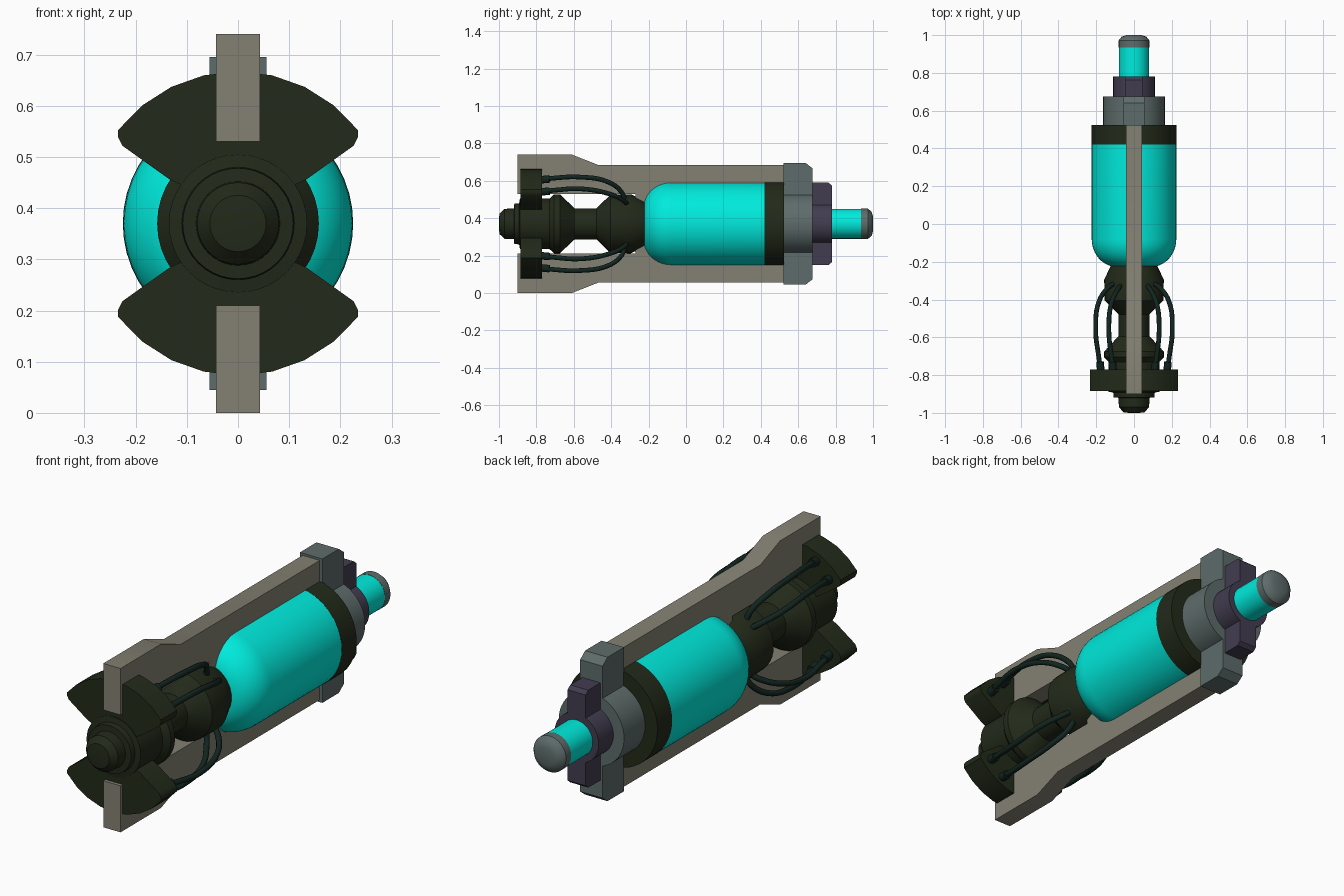
import bpy, bmesh
from math import sin, cos, pi, radians

if "Cube" in bpy.data.objects:
    bpy.data.objects.remove(bpy.data.objects["Cube"])

CZ = 0.37  # height of the long axis


def mat(name, rgb):
    m = bpy.data.materials.new(name)
    m.diffuse_color = (*rgb, 1)
    m.use_nodes = True
    m.node_tree.nodes["Principled BSDF"].inputs["Base Color"].default_value = m.diffuse_color
    return m


CYAN = mat("cyan", (0.0, 0.83, 0.72))
DARK = mat("dark_olive", (0.016, 0.023, 0.010))
CABLE = mat("cable_green", (0.006, 0.018, 0.014))
BEIGE = mat("beige", (0.23, 0.22, 0.17))
GREY = mat("steel", (0.11, 0.15, 0.145))
PURPLE = mat("purple_grey", (0.055, 0.046, 0.08))


def finish(name, bm, m, angle=35):
    bmesh.ops.remove_doubles(bm, verts=bm.verts, dist=1e-5)
    bmesh.ops.recalc_face_normals(bm, faces=bm.faces)
    me = bpy.data.meshes.new(name)
    bm.to_mesh(me)
    bm.free()
    ob = bpy.data.objects.new(name, me)
    bpy.context.collection.objects.link(ob)
    me.materials.append(m)
    bpy.ops.object.select_all(action='DESELECT')
    ob.select_set(True)
    bpy.context.view_layer.objects.active = ob
    bpy.ops.object.shade_smooth_by_angle(angle=radians(angle))
    return ob


def lathe(name, profile, m, n=48, angle=35):
    """Revolve (y, radius) points about the long axis, capping both ends."""
    bm = bmesh.new()
    rings = [[bm.verts.new((r * cos(2 * pi * i / n), y, CZ + r * sin(2 * pi * i / n)))
              for i in range(n)] for y, r in profile]
    for a, b in zip(rings, rings[1:]):
        for i in range(n):
            j = (i + 1) % n
            bm.faces.new((a[i], a[j], b[j], b[i]))
    bm.faces.new(rings[0])
    bm.faces.new(rings[-1])
    return finish(name, bm, m, angle)


def prism(name, pts, axis, lo, hi, m):
    """Extrude an outline: axis 'x' takes (y, dz) points, axis 'y' takes (x, dz)."""
    bm = bmesh.new()

    def place(p, d):
        return (d, p[0], CZ + p[1]) if axis == 'x' else (p[0], d, CZ + p[1])
    a = [bm.verts.new(place(p, lo)) for p in pts]
    b = [bm.verts.new(place(p, hi)) for p in pts]
    for i in range(len(pts)):
        j = (i + 1) % len(pts)
        bm.faces.new((a[i], a[j], b[j], b[i]))
    bm.faces.new(a)
    bm.faces.new(b)
    return finish(name, bm, m)


def mirrored(half):
    return half + [(y, -z) for y, z in reversed(half)]


# Fork-shaped frame plate
prism("frame_plate", mirrored([(-0.27, 0.16), (-0.9, 0.16), (-0.9, 0.37), (-0.61, 0.37),
      (-0.47, 0.315), (0.54, 0.315)]), 'x', -0.043, 0.043, BEIGE)

# Glowing tank with a rounded front end
dome = [(-0.08 - 0.147 * cos(t * pi / 20), 0.09 + 0.134 * sin(t * pi / 20)) for t in range(11)]
lathe("tank", dome + [(0.42, 0.224)], CYAN)
lathe("tank_band", [(0.42, 0.225), (0.525, 0.225)], DARK)

# Rear hub, brackets, rod and cap
lathe("rear_hub", [(0.52, 0.163), (0.675, 0.163)], GREY)
prism("rear_bracket", mirrored([(0.522, 0.325), (0.64, 0.325), (0.675, 0.298)]),
      'x', -0.056, 0.056, GREY)
lathe("lock_hub", [(0.67, 0.11), (0.78, 0.11)], PURPLE)
prism("lock_bar", mirrored([(0.67, 0.22), (0.762, 0.22), (0.78, 0.205)]),
      'x', -0.045, 0.045, PURPLE)
lathe("rear_rod", [(0.77, 0.08), (0.935, 0.08)], CYAN)
lathe("rear_cap", [(0.935, 0.081), (0.972, 0.081), (0.992, 0.065), (1.0, 0.04)], GREY)

# Turned front spindle from nose to tank
lathe("spindle", [(-1.0, 0.028), (-0.997, 0.055), (-0.97, 0.08), (-0.92, 0.082), (-0.918, 0.108),
      (-0.892, 0.11), (-0.888, 0.135), (-0.73, 0.135), (-0.705, 0.158), (-0.675, 0.158),
      (-0.595, 0.083), (-0.478, 0.083), (-0.405, 0.155), (-0.295, 0.158), (-0.215, 0.12)],
      DARK, 40, 30)

# Fan-shaped wings above and below the nose
arc = [(0.297 * cos(radians(a)), 0.297 * sin(radians(a))) for a in range(38, 143, 13)]
fan = [(0.10, 0.07), (0.135, 0.087), (0.226, 0.152), (0.234, 0.168)] + arc
fan += [(-0.234, 0.168), (-0.226, 0.152), (-0.135, 0.087), (-0.10, 0.07)]
for side, s in (("upper", 1), ("lower", -1)):
    prism(side + "_wing", [(x, s * z) for x, z in fan], 'y', -0.885, -0.77, DARK)


def tube(name, pts, radius, m):
    cu = bpy.data.curves.new(name, 'CURVE')
    cu.dimensions = '3D'
    cu.bevel_depth = radius
    cu.bevel_resolution = 2
    cu.resolution_u = 6
    cu.use_fill_caps = True
    sp = cu.splines.new('BEZIER')
    sp.bezier_points.add(len(pts) - 1)
    for bp, p in zip(sp.bezier_points, pts):
        bp.co = (p[0], p[1], CZ + p[2])
        bp.handle_left_type = bp.handle_right_type = 'AUTO'
    cu.materials.append(m)
    bpy.context.collection.objects.link(bpy.data.objects.new(name, cu))


# Two cables with plug ends in each quadrant
paths = {
    "inner": [(0.11, -0.78, 0.235), (0.12, -0.70, 0.245), (0.133, -0.57, 0.25),
              (0.12, -0.42, 0.225), (0.085, -0.345, 0.17), (0.07, -0.325, 0.125)],
    "outer": [(0.175, -0.78, 0.17), (0.187, -0.70, 0.18), (0.203, -0.56, 0.187),
              (0.185, -0.41, 0.16), (0.135, -0.335, 0.125), (0.105, -0.315, 0.105)],
}
for kind, path in paths.items():
    for sx in (1, -1):
        for sz in (1, -1):
            p = [(x * sx, y, z * sz) for x, y, z in path]
            tube(kind + "_cable", p, 0.0125, CABLE)
            x, y, z = p[0]
            tube(kind + "_plug", [p[0], (x + 0.005 * sx, y + 0.05, z + 0.005 * sz)], 0.02, CABLE)
